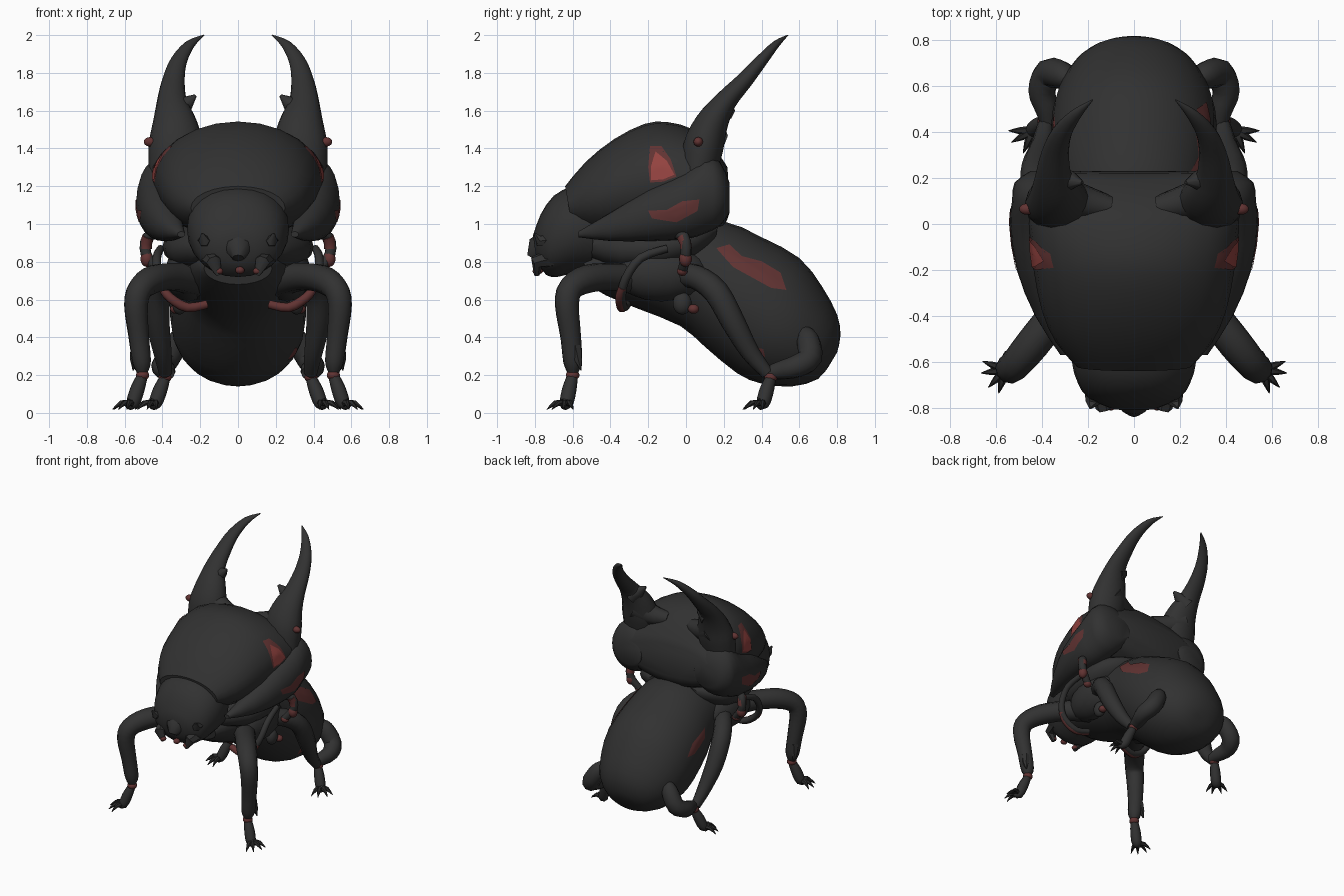
import bpy, bmesh
from math import cos, sin, pi, copysign
from mathutils import Vector
from mathutils.bvhtree import BVHTree

if "Cube" in bpy.data.objects:
    bpy.data.objects.remove(bpy.data.objects["Cube"])


def material(name, color):
    m = bpy.data.materials.new(name)
    m.use_nodes = True
    m.diffuse_color = (*color, 1)
    m.node_tree.nodes["Principled BSDF"].inputs["Base Color"].default_value = (*color, 1)
    return m


BLACK = material("charcoal", (0.031, 0.031, 0.031))
CLAW = material("claw_black", (0.022, 0.022, 0.022))
DARK_RED = material("dark_red", (0.12, 0.033, 0.032))
RED = material("bright_red", (0.29, 0.055, 0.05))


def finish(name, bm, mat, mirror):
    bmesh.ops.recalc_face_normals(bm, faces=bm.faces)
    me = bpy.data.meshes.new(name)
    bm.to_mesh(me)
    ob = bpy.data.objects.new(name, me)
    bpy.context.collection.objects.link(ob)
    me.materials.append(mat)
    bpy.ops.object.select_all(action="DESELECT")
    ob.select_set(True)
    bpy.context.view_layer.objects.active = ob
    bpy.ops.object.shade_smooth_by_angle(angle=0.8)
    if mirror:
        ob.modifiers.new("mirror", "MIRROR").use_mirror_merge = False
    return ob


def refine(rows, n):
    """Catmull-Rom interpolation through rows of numbers."""
    out = []
    for i in range(len(rows) - 1):
        quad = [rows[max(i - 1, 0)], rows[i], rows[i + 1], rows[min(i + 2, len(rows) - 1)]]
        for k in range(n):
            t = k / n
            out.append([b + t / 2 * (c - a + t * (2*a - 5*b + 4*c - d + t * (3 * (b - c) + d - a)))
                        for a, b, c, d in zip(*quad)])
    return out + [list(rows[-1])]


def skin(name, rings, mat, mirror):
    bm = bmesh.new()
    rows = [[bm.verts.new(p) for p in ring] for ring in rings]
    n = len(rows[0])
    for a, b in zip(rows, rows[1:]):
        for i in range(n):
            j = (i + 1) % n
            bm.faces.new((a[i], a[j], b[j], b[i]))
    bm.faces.new(rows[0])
    bm.faces.new(rows[-1])
    return finish(name, bm, mat, mirror)


def spow(v, p):
    return copysign(abs(v) ** p, v)


def loft(name, rows, mat=BLACK, p=1.0, seg=24, mirror=False):
    """Rows: top y, top z, bottom y, bottom z, half width, centre x."""
    rings = []
    for ty, tz, by, bz, w, xc in refine(rows, 2):
        ring = []
        for i in range(seg):
            c, s = spow(cos(2*pi*i/seg), p), spow(sin(2*pi*i/seg), p)
            ring.append((xc + max(w, 0.004) * c, (ty+by)/2 + s*(ty-by)/2, (tz+bz)/2 + s*(tz-bz)/2))
        rings.append(ring)
    return skin(name, rings, mat, mirror)


def tube(name, rows, mat=BLACK, seg=10, mirror=True, n=3, flat=1.0):
    """Rows: x, y, z, radius; flat thins the section across its second axis."""
    pts = refine(rows, n)
    pos = [Vector(q[:3]) for q in pts]
    side, rings = None, []
    for i, q in enumerate(pts):
        t = (pos[min(i + 1, len(pos) - 1)] - pos[max(i - 1, 0)]).normalized()
        ref = side if side else (Vector((1, 0, 0)) if abs(t.x) < 0.8 else Vector((0, 1, 0)))
        side = (ref - t * ref.dot(t)).normalized()
        up = t.cross(side) * flat
        r = max(q[3], 0.002)
        rings.append([pos[i] + r * (side * cos(2*pi*k/seg) + up * sin(2*pi*k/seg)) for k in range(seg)])
    return skin(name, rings, mat, mirror)


def blob(name, loc, size, mat=BLACK, mirror=True):
    bm = bmesh.new()
    bmesh.ops.create_uvsphere(bm, u_segments=14, v_segments=9, radius=1)
    for v in bm.verts:
        v.co = Vector([v.co[i] * size[i] + loc[i] for i in range(3)])
    return finish(name, bm, mat, mirror)


# Body masses
abdomen = loft("abdomen", [
    (-.55, .85, -.52, .68, .18, 0), (-.35, .95, -.42, .62, .25, 0), (-.1, 1.0, -.25, .55, .3, 0),
    (.18, 1.02, -.03, .46, .31, 0), (.4, .93, .1, .35, .35, 0), (.6, .82, .27, .21, .36, 0),
    (.72, .67, .4, .155, .335, 0), (.8, .52, .56, .14, .265, 0), (.818, .41, .7, .18, .16, 0),
    (.8, .32, .77, .27, .05, 0)])
loft("chest", [
    (-.52, .95, -.5, .8, .22, 0), (-.35, .99, -.35, .74, .35, 0), (-.1, 1.02, -.12, .74, .4, 0),
    (.08, 1.02, .04, .8, .36, 0), (.17, 1.0, .15, .88, .22, 0)], p=.85)
shell = loft("thorax_shell", [
    (-.64, 1.2, -.6, .97, .25, 0), (-.53, 1.33, -.5, .93, .34, 0), (-.38, 1.45, -.38, .91, .4, 0),
    (-.22, 1.53, -.2, .91, .435, 0), (-.1, 1.54, 0, .92, .455, 0), (.04, 1.5, .12, .95, .47, 0),
    (.15, 1.4, .2, .99, .46, 0), (.22, 1.3, .23, 1.06, .4, 0)])
lobe = loft("shell_side_lobe", [
    (-.57, .96, -.57, .93, .02, .3), (-.4, 1.06, -.4, .91, .07, .36), (-.2, 1.18, -.2, .91, .11, .4),
    (0, 1.28, 0, .92, .145, .395), (.1, 1.36, .1, .95, .15, .38), (.18, 1.33, .18, .99, .155, .365),
    (.23, 1.22, .23, 1.06, .11, .34)], p=0.95, mirror=True)
loft("head", [
    (-.48, 1.22, -.5, .75, .26, 0), (-.6, 1.2, -.6, .74, .27, 0), (-.7, 1.15, -.68, .72, .245, 0),
    (-.77, 1.05, -.74, .73, .2, 0), (-.81, .94, -.79, .8, .1, 0)], p=0.92)
blob("hip_bulge", (.26, -.13, .74), (.13, .25, .15))

# Horns with an inner tooth and side nubs
tube("horn", [
    (.35, .06, 1.22, .12), (.33, .09, 1.4, .145), (.335, .135, 1.53, .12), (.35, .21, 1.65, .08),
    (.342, .31, 1.76, .06), (.315, .395, 1.86, .045), (.255, .475, 1.95, .027), (.18, .54, 2.0, .003)],
    seg=14, flat=.75)
tube("horn_web", [(.34, .13, 1.48, .095), (.24, .1, 1.43, .08), (.1, .07, 1.42, .05)])
tube("horn_tooth", [(.33, .19, 1.6, .07), (.27, .19, 1.64, .04), (.225, .18, 1.68, .008)], seg=8, n=1)
blob("shell_nub", (.465, .065, 1.435), (.035, .025, .025), DARK_RED)

# Face
blob("eye", (.215, -.64, .91), (.04, .05, .04))
tube("brow_horn", [(.17, -.7, .92, .05), (.18, -.78, .91, .03), (.19, -.8, .95, .006)], seg=6, n=1)
tube("nose_horn", [(0, -.72, .88, .1), (0, -.79, .86, .07), (0, -.815, .82, .03)], seg=8, mirror=False, n=1)
tube("mandible", [(.15, -.7, .82, .05), (.13, -.79, .8, .04), (.1, -.79, .73, .015)], seg=7, n=1)
blob("mandible_joint", (.1, -.79, .75), (.022, .022, .018), DARK_RED)
blob("lip", (.01, -.78, .755), (.025, .025, .02), DARK_RED, False)


# Feet: ankle joint, tarsus and splayed claws
def foot(name, ankle, toe, out):
    a, t, out = Vector(ankle), Vector(toe), Vector(out)
    blob(name + "_ankle_joint", a, (.036, .036, .028), DARK_RED)
    tube(name + "_foot", [(*a, .028), (*a.lerp(t, .5), .038), (*t, .036), (*(t + out * .4), .018)], seg=8)
    side = out.cross(Vector((0, 0, 1)))
    for i, k in enumerate((-1.1, -.35, .35, 1.1)):
        d = (out + side * k).normalized()
        base = t + d * .02
        tube(f"{name}_claw_{i + 1}", [(*base, .02), (*(base + d * .04 + Vector((0, 0, .002))), .015),
             (*(base + d * .085 - Vector((0, 0, .032))), .002)], CLAW, seg=6, n=2)


# Front legs
tube("front_leg", [
    (.2, -.22, .7, .09), (.33, -.38, .72, .075), (.44, -.52, .71, .075), (.515, -.61, .66, .068),
    (.54, -.63, .57, .064), (.525, -.61, .4, .055), (.51, -.6, .27, .05), (.507, -.6, .215, .03)])
tube("front_leg_spur", [(.535, -.585, .35, .035), (.55, -.57, .28, .022), (.555, -.555, .225, .003)], seg=6, n=1)
foot("front", (.505, -.6, .2), (.56, -.635, .05), (.08, -.04, 0))

# Hind legs and the rounded limb curling in to each ankle
tube("hind_leg", [
    (.25, -.08, .74, .07), (.36, .05, .72, .065), (.42, .16, .64, .068), (.425, .25, .48, .064),
    (.4, .34, .32, .05), (.385, .43, .21, .035)])
tube("curled_limb", [
    (.28, .62, .44, .03), (.31, .645, .39, .06), (.37, .655, .29, .065), (.4, .58, .245, .06),
    (.38, .5, .225, .05), (.37, .43, .21, .035)])
foot("hind", (.385, .45, .19), (.44, .405, .05), (.06, -.065, 0))

# Folded side limbs
tube("belly_limb", [
    (.17, -.31, .575, .02), (.27, -.33, .56, .023), (.37, -.34, .62, .023), (.42, -.32, .71, .023),
    (.43, -.24, .82, .023), (.41, -.1, .87, .02)])
tube("belly_limb_tip", [(.165, -.32, .575, .023), (.27, -.34, .558, .026), (.36, -.35, .61, .025),
                        (.405, -.335, .665, .022)], DARK_RED)
tube("side_limb", [(.42, -.06, .95, .027), (.48, -.01, .93, .029), (.487, 0, .84, .029), (.42, -.02, .75, .026)])
tube("side_limb_band", [(.475, -.02, .935, .032), (.486, -.003, .9, .032), (.488, 0, .87, .032)], DARK_RED, n=1)
blob("side_limb_joint", (.483, -.003, .815), (.034, .034, .042), DARK_RED)
blob("side_limb_tip", (.425, -.02, .75), (.032, .028, .025), DARK_RED)
blob("lower_joint", (.33, .04, .55), (.03, .03, .025), DARK_RED)
blob("limb_root", (.31, -.02, .58), (.04, .05, .06))

# Painted marks: thin plates laid on the outer side surface
trees = []
for ob in (abdomen, shell, lobe):
    trees.append(BVHTree.FromPolygons([v.co for v in ob.data.vertices], [p.vertices for p in ob.data.polygons]))


def mark(name, outline, mat, lift=.004, sides=(1, -1)):
    cy = sum(p[0] for p in outline) / len(outline)
    cz = sum(p[1] for p in outline) / len(outline)
    edge = [((1-t) * a[0] + t * b[0], (1-t) * a[1] + t * b[1])
            for a, b in zip(outline, outline[1:] + outline[:1]) for t in (0, .5)]
    n = len(edge)
    for sx in sides:
        bm = bmesh.new()

        def lay(y, z):
            hits = [t.ray_cast(Vector((2, y, z)), Vector((-1, 0, 0))) for t in trees]
            h = max((q for q in hits if q[0]), key=lambda q: q[0].x)
            p = h[0] + (h[1] if h[1].x > 0 else -h[1]) * lift
            return bm.verts.new((sx * p.x, p.y, p.z))

        rings = [[lay(cy + (y - cy) * f, cz + (z - cz) * f) for y, z in edge] for f in (1, .75, .5, .25)]
        mid = lay(cy, cz)
        for i in range(n):
            j = (i + 1) % n
            for a, b in zip(rings, rings[1:]):
                bm.faces.new((a[i], a[j], b[j], b[i]))
            bm.faces.new((rings[-1][i], rings[-1][j], mid))
        finish(name + ("_left" if sx > 0 else "_right"), bm, mat, False)


mark("shell_mark", [(-.2, 1.3), (-.19, 1.41), (-.13, 1.41), (-.08, 1.34), (-.05, 1.25), (-.12, 1.225), (-.19, 1.22)],
     DARK_RED)
mark("shell_mark_centre", [(-.185, 1.3), (-.16, 1.38), (-.1, 1.33), (-.06, 1.26), (-.12, 1.235), (-.185, 1.23)],
     RED, .008)
mark("lobe_mark", [(-.2, 1.07), (-.1, 1.075), (-.02, 1.12), (.07, 1.13), (.06, 1.07), (-.05, 1.01), (-.18, 1.03)],
     DARK_RED)
mark("abdomen_mark", [(.16, .87), (.23, .89), (.25, .84), (.4, .8), (.5, .74), (.53, .65), (.45, .66), (.25, .77)],
     DARK_RED, sides=(1,))
mark("abdomen_stripe", [(.24, .74), (.4, .68), (.48, .6), (.4, .6), (.26, .67)], DARK_RED, sides=(-1,))
mark("abdomen_low_mark", [(.35, .35), (.41, .34), (.42, .3), (.37, .28)], DARK_RED, sides=(1,))
